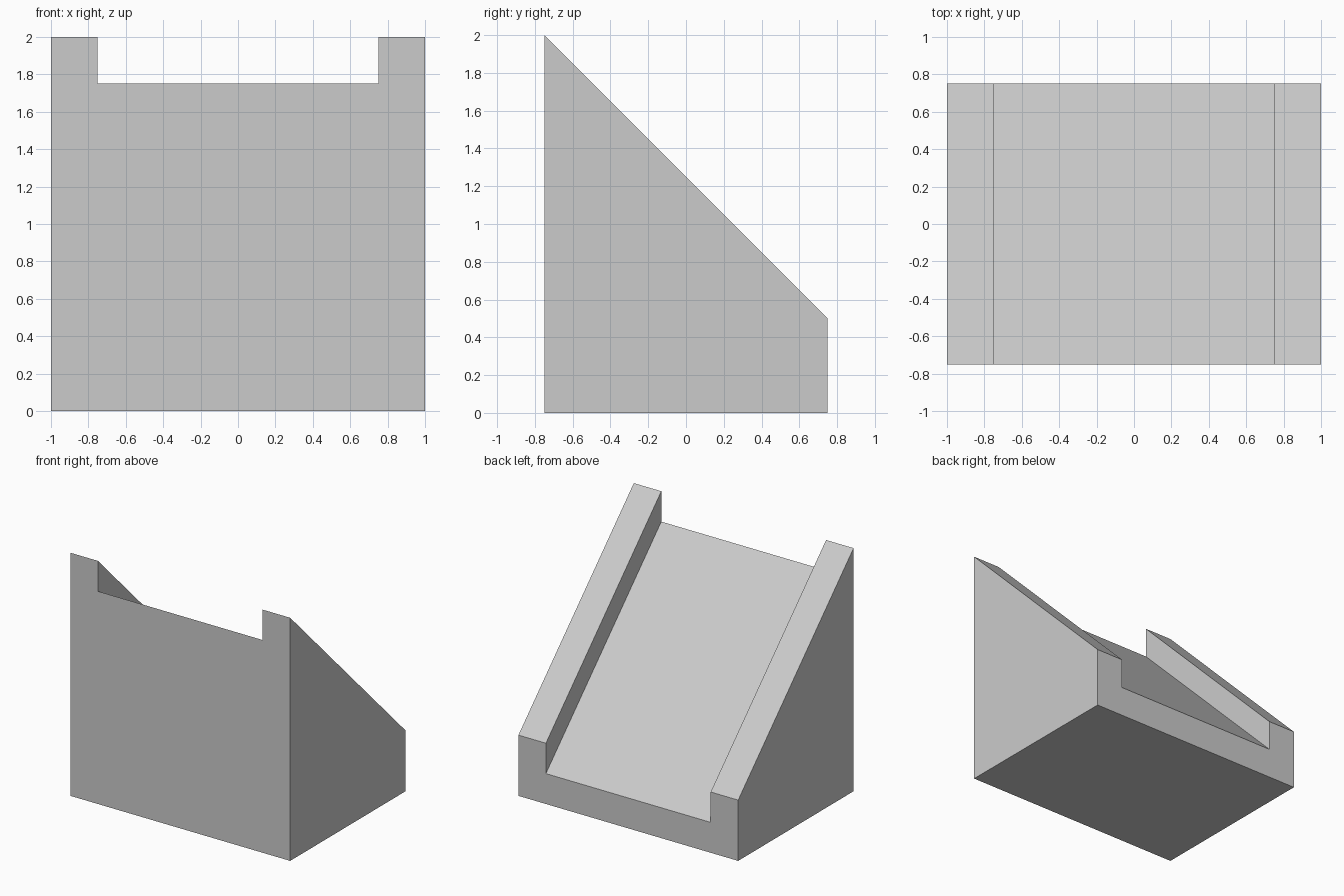
import bpy
import bmesh

if "Cube" in bpy.data.objects:
    bpy.data.objects.remove(bpy.data.objects["Cube"])

HALF_DEPTH = 0.75
DROP = 1.5  # fall of the sloping top from front to back

# Front outline (x, z): block with a shallow channel between two side rails
outline = [(-1, 0), (1, 0), (1, 2), (0.75, 2),
           (0.75, 1.75), (-0.75, 1.75), (-0.75, 2), (-1, 2)]

bm = bmesh.new()


def section(y, drop):
    """Outline at depth y, with its upper points lowered by drop."""
    return [bm.verts.new((x, y, z - drop if z > 0 else 0)) for x, z in outline]


# Front and back ends
front = section(-HALF_DEPTH, 0)
back = section(HALF_DEPTH, DROP)
bm.faces.new(front)
bm.faces.new(back[::-1])

# Base, sides, sloping rails and channel
n = len(outline)
for i in range(n):
    j = (i + 1) % n
    bm.faces.new((front[j], front[i], back[i], back[j]))
bmesh.ops.recalc_face_normals(bm, faces=bm.faces)

mesh = bpy.data.meshes.new("channelled_slope")
bm.to_mesh(mesh)
bm.free()
slope = bpy.data.objects.new("channelled_slope", mesh)
bpy.context.collection.objects.link(slope)
